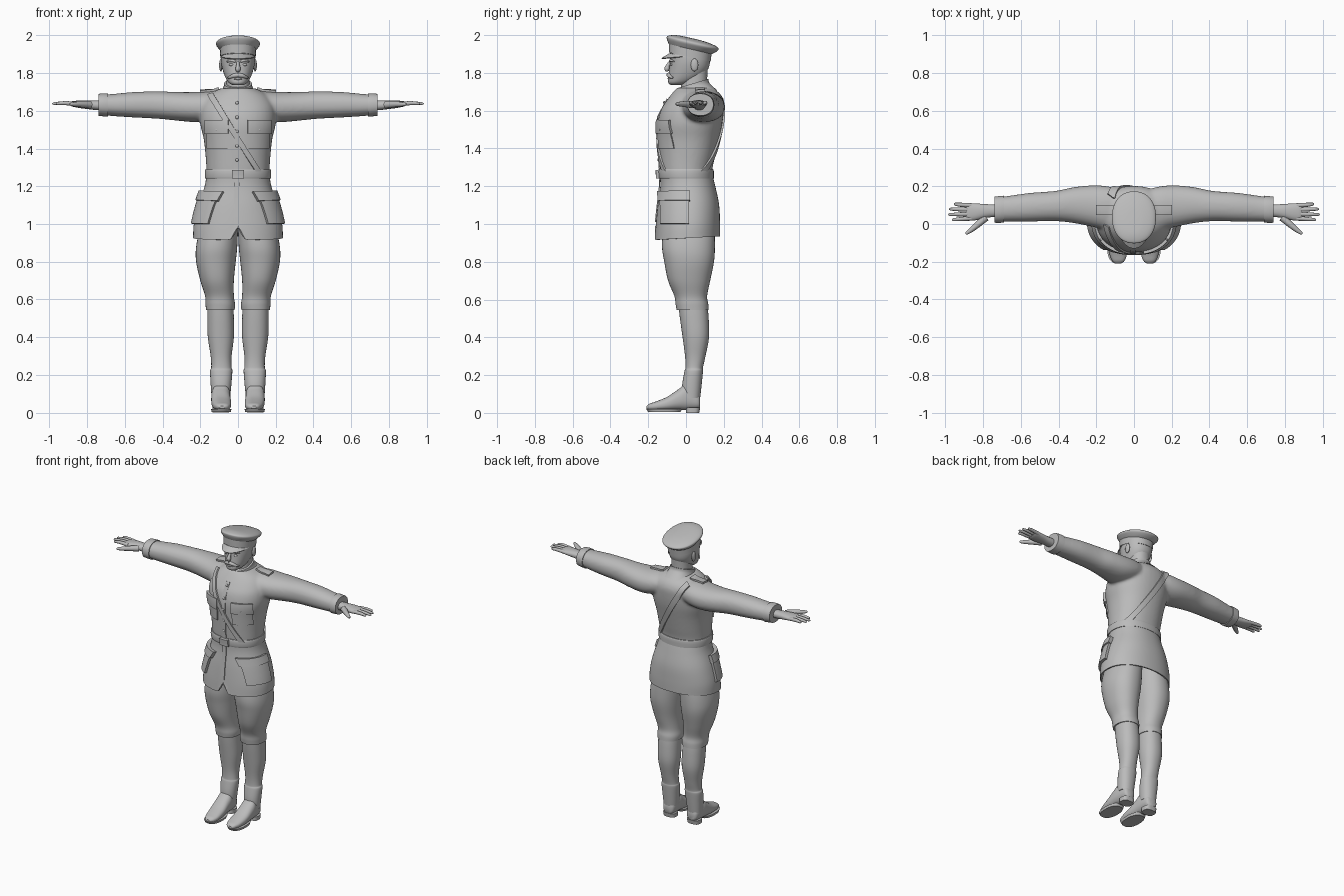
import bpy, bmesh, math
from mathutils import Vector, Matrix
from mathutils.bvhtree import BVHTree

if "Cube" in bpy.data.objects:
    bpy.data.objects.remove(bpy.data.objects["Cube"])

grey = bpy.data.materials.new("plain grey")
grey.use_nodes = True
grey.diffuse_color = (.5, .5, .5, 1)
grey.node_tree.nodes["Principled BSDF"].inputs["Base Color"].default_value = (.5, .5, .5, 1)
parts = []


def register(name, data, mirror=False):
    ob = bpy.data.objects.new(name, data)
    bpy.context.scene.collection.objects.link(ob)
    data.materials.append(grey)
    if mirror:
        ob.modifiers.new("mirror", "MIRROR").use_mirror_merge = False
    parts.append(ob)
    return ob


def from_bmesh(name, bm, mirror=False):
    bmesh.ops.recalc_face_normals(bm, faces=bm.faces)
    mesh = bpy.data.meshes.new(name)
    bm.to_mesh(mesh)
    bm.free()
    return register(name, mesh, mirror)


def smooth(rows, steps):
    """Catmull-Rom interpolation through rows of numbers."""
    out = []
    for i in range(len(rows) - 1):
        a, b, c, d = rows[max(i - 1, 0)], rows[i], rows[i + 1], rows[min(i + 2, len(rows) - 1)]
        for s in range(steps):
            t = s / steps
            out.append([q + t / 2 * (r - p + t * (2 * p - 5 * q + 4 * r - s_ + t * (3 * (q - r) + s_ - p)))
                        for p, q, r, s_ in zip(a, b, c, d)])
    return out + [list(rows[-1])]


def skin(name, rows, wrap, caps, mirror=False):
    bm = bmesh.new()
    grid = [[bm.verts.new(p) for p in row] for row in rows]
    n = len(grid[0])
    for lo, hi in zip(grid, grid[1:]):
        for k in range(n if wrap else n - 1):
            j = (k + 1) % n
            bm.faces.new((lo[k], lo[j], hi[j], hi[k]))
    if caps:
        bm.faces.new(grid[0])
        bm.faces.new(grid[-1])
    return from_bmesh(name, bm, mirror)


def loft(name, axis, rings, n=40, power=2.2, steps=5, caps=True, mirror=False, warp=None):
    """Rings are (position, min, max, min, max) across the two following axes."""
    rows = []
    for t, a0, a1, b0, b1 in smooth(rings, steps):
        row = []
        for k in range(n):
            ang = math.tau * k / n
            c, s = math.cos(ang), math.sin(ang)
            c, s = (math.copysign(abs(v) ** (2 / power), v) for v in (c, s))
            p = Vector()
            p[axis] = t
            p[(axis + 1) % 3] = (a0 + a1) / 2 + c * (a1 - a0) / 2
            p[(axis + 2) % 3] = (b0 + b1) / 2 + s * (b1 - b0) / 2
            row.append(warp(p) if warp else p)
        rows.append(row)
    return skin(name, rows, True, caps, mirror)


def body(name, rings, **kw):
    """Symmetric upright loft: (z, half width, front y, back y)."""
    return loft(name, 2, [(z, -w, w, f, b) for z, w, f, b in rings], **kw)


def tube(name, pts, mirror=False):
    """Tapered tube through (x, y, z, radius)."""
    cu = bpy.data.curves.new(name, "CURVE")
    cu.dimensions, cu.bevel_depth, cu.bevel_resolution, cu.use_fill_caps = "3D", 1, 3, True
    rows = smooth(pts, 5)
    rows[-1][3] *= .5
    sp = cu.splines.new("POLY")
    sp.points.add(len(rows) - 1)
    for p, (x, y, z, r) in zip(sp.points, rows):
        p.co, p.radius = (x, y, z, 1), r
    return register(name, cu, mirror)


def blob(name, centre, size, mirror=False):
    bm = bmesh.new()
    bmesh.ops.create_uvsphere(bm, u_segments=16, v_segments=10, radius=1,
                              matrix=Matrix.Translation(centre) @ Matrix.Diagonal((*size, 1)))
    return from_bmesh(name, bm, mirror)


def select(obs):
    bpy.ops.object.select_all(action="DESELECT")
    for ob in obs:
        ob.select_set(True)
    bpy.context.view_layer.objects.active = obs[0]


# Coat: torso and sleeves fused into one smooth skin
torso = body("coat", [(1.2, .165, -.13, .14), (1.28, .167, -.138, .138), (1.36, .172, -.143, .155),
                      (1.45, .182, -.148, .175), (1.53, .2, -.15, .192), (1.6, .2, -.135, .2),
                      (1.65, .185, -.105, .2), (1.69, .15, -.075, .18), (1.72, .09, -.05, .14)])
sleeve = loft("sleeve", 0, [(.06, -.02, .18, 1.58, 1.7), (.14, -.03, .2, 1.55, 1.705), (.22, -.015, .205, 1.54, 1.7),
                            (.32, .005, .195, 1.548, 1.7), (.42, .015, .175, 1.558, 1.703),
                            (.55, .013, .165, 1.565, 1.7), (.66, .013, .15, 1.572, 1.69),
                            (.735, .013, .14, 1.58, 1.685)], mirror=True)
select([torso, sleeve])
bpy.ops.object.convert(target="MESH")
parts.remove(sleeve)
bpy.ops.object.join()
remesh = torso.modifiers.new("fuse", "REMESH")
remesh.mode, remesh.voxel_size = "VOXEL", .009
relax = torso.modifiers.new("relax", "SMOOTH")
relax.factor, relax.iterations = .5, 8
select([torso])
bpy.ops.object.convert(target="MESH")


# Flared skirt with a notch at the front opening
def notch(p):
    if p.y < 0:
        p.z = max(p.z, .925 + 1.8 * max(0, .04 - abs(p.x)))
    p.z += .05 * p.y * max(0, 1.2 - p.z) * 4
    return p


skirt = body("coat_skirt", [(.925, .238, -.165, .18), (1, .234, -.16, .18), (1.1, .21, -.15, .175),
                            (1.2, .177, -.136, .155), (1.27, .166, -.136, .137)], n=96, caps=False, warp=notch)
verts, polys = [], []
for ob in (torso, skirt):
    base = len(verts)
    verts += [v.co.copy() for v in ob.data.vertices]
    polys += [[base + i for i in p.vertices] for p in ob.data.polygons]
surface = BVHTree.FromPolygons(verts, polys)
skirt.modifiers.new("cloth", "SOLIDIFY").thickness = .008


def on_coat(axis, sign, a, b, lift):
    """Project a point along an axis onto the coat, then lift it off the cloth."""
    origin, ray = Vector(), Vector()
    origin[axis], ray[axis] = sign * 3, -sign
    origin[0 if axis else 1], origin[1 if axis == 2 else 2] = a, b
    hit, normal, _, _ = surface.ray_cast(origin, ray)
    if hit is None:
        origin[axis] = sign * .1
        hit, normal, _, _ = surface.find_nearest(origin)
    return hit + normal * (lift if normal.dot(ray) < 0 else -lift)


def patch(name, axis, sign, corners, lift=.005, mirror=False, nu=24, nv=8):
    a, b, c, d = (Vector(p) for p in corners)
    rows = []
    for i in range(nu + 1):
        p, q = a.lerp(b, i / nu), d.lerp(c, i / nu)
        rows.append([on_coat(axis, sign, *p.lerp(q, j / nv), lift) for j in range(nv + 1)])
    ob = skin(name, rows, False, False, mirror)
    mod = ob.modifiers.new("cloth", "SOLIDIFY")
    mod.thickness, mod.offset = lift * 2, 0


def box(x0, x1, z0, z1):
    return (x0, z0), (x1, z0), (x1, z1), (x0, z1)


# Pockets, placket, straps and buttons
patch("chest_pocket", 1, -1, box(.055, .16, 1.4, 1.54), .004, True)
patch("chest_pocket_flap", 1, -1, box(.05, .166, 1.48, 1.55), .008, True)
patch("skirt_pocket", 0, 1, box(-.125, .015, 1, 1.15), .008, True)
patch("skirt_pocket_flap", 0, 1, box(-.13, .02, 1.12, 1.17), .012, True)
patch("front_placket", 1, -1, box(-.02, .008, 1.01, 1.66), .003)
patch("shoulder_strap", 2, 1, box(.1, .2, .05, .1), .006, True)
patch("front_cross_strap", 1, -1, [(-.16, 1.68), (.09, 1.28), (.12, 1.28), (-.13, 1.69)], .005, nu=40, nv=3)
patch("back_cross_strap", 1, 1, [(-.14, 1.69), (.11, 1.28), (.145, 1.28), (-.1, 1.7)], .005, nu=40, nv=3)
for i in range(5):
    blob("coat_button", on_coat(1, -1, -.005, 1.34 + .075 * i, .004), (.009, .006, .009))
blob("pocket_button", on_coat(1, -1, .108, 1.5, .012), (.007, .005, .007), True)
body("belt", [(1.24, .174, -.142, .147), (1.25, .176, -.145, .147), (1.28, .176, -.146, .147),
              (1.29, .173, -.143, .144)], n=64, steps=2)
patch("belt_buckle", 1, -1, box(-.03, .03, 1.242, 1.288), .012)
loft("cuff", 0, [(.69, .008, .15, 1.569, 1.692), (.715, .006, .148, 1.571, 1.693),
                 (.74, .007, .145, 1.574, 1.69)], mirror=True, steps=2)

# Hands
loft("palm", 0, [(.7, .04, .1, 1.6, 1.655), (.76, .036, .104, 1.605, 1.655), (.8, .03, .106, 1.61, 1.656),
                 (.84, .02, .109, 1.615, 1.655), (.875, .018, .109, 1.622, 1.652),
                 (.89, .026, .1, 1.628, 1.648)], mirror=True, n=24)
for name, y0, y1, tip in (("index", .03, .022, .965), ("middle", .053, .05, .985),
                          ("ring", .076, .079, .98), ("little", .098, .106, .955)):
    tube(name + "_finger", [(.86, y0, 1.637, .012), (.92, (y0 + y1) / 2, 1.641, .011),
                            (tip, y1, 1.638, .007)], True)
tube("thumb", [(.785, .035, 1.632, .02), (.835, -.008, 1.635, .016), (.868, -.035, 1.635, .012),
               (.893, -.053, 1.635, .007)], True)

# Breeches, boots and soles
loft("breeches_leg", 2, [(1.06, 0, .17, -.1, .14), (.98, 0, .2, -.12, .15), (.88, .004, .222, -.127, .153),
                         (.8, .012, .222, -.115, .148), (.7, .022, .2, -.095, .128), (.62, .022, .175, -.062, .112),
                         (.575, .016, .172, -.055, .118), (.545, .018, .17, -.05, .12)], mirror=True)
loft("boot_shaft", 2, [(.57, .025, .162, -.04, .113), (.5, .022, .163, -.032, .12), (.4, .022, .16, -.018, .122),
                       (.3, .034, .145, -.005, .103), (.24, .034, .142, -.003, .09), (.22, .03, .148, -.008, .09),
                       (.15, .035, .145, -.02, .083), (.08, .042, .14, -.02, .075)], mirror=True)
loft("boot_foot", 1, [(.075, .03, .08, .07, .115), (.06, .02, .11, .05, .13), (0, .015, .15, .042, .14),
                      (-.04, .015, .125, .04, .142), (-.1, .012, .085, .036, .14), (-.16, .012, .06, .038, .13),
                      (-.195, .015, .048, .05, .115), (-.21, .022, .035, .068, .1)], mirror=True, power=2.4)
loft("boot_heel", 2, [(0, .048, .134, 0, .07), (.028, .046, .136, 0, .075)], mirror=True, power=3, steps=1)
loft("boot_sole", 2, [(.004, .038, .14, -.2, -.03), (.02, .034, .143, -.21, -.02)], mirror=True, power=2.4, steps=1)

# Neck and standing collar
body("neck", [(1.66, .065, -.03, .12), (1.74, .062, -.025, .112), (1.83, .062, -.02, .115)])


def lean(p):
    p.z += .3 * (p.y - .04)
    return p


body("collar", [(1.67, .115, -.085, .165), (1.7, .088, -.06, .14), (1.725, .077, -.047, .122),
                (1.745, .074, -.043, .118)], warp=lean)

# Head and face
body("head", [(1.737, .03, -.083, -.02), (1.75, .05, -.094, .03), (1.78, .068, -.092, .085), (1.82, .082, -.088, .117),
              (1.86, .09, -.085, .127), (1.9, .09, -.085, .127), (1.93, .08, -.07, .11)])
tube("nose", [(0, -.082, 1.86, .007), (0, -.096, 1.84, .01), (0, -.101, 1.822, .014), (0, -.098, 1.808, .009)])
tube("moustache", [(0, -.092, 1.79, .012), (.025, -.09, 1.786, .011), (.045, -.078, 1.777, .007),
                   (.056, -.066, 1.775, .003)], True)
tube("brow", [(.012, -.083, 1.862, .007), (.035, -.08, 1.866, .007), (.06, -.062, 1.86, .004)], True)
blob("eye", (.035, -.077, 1.845), (.013, .007, .007), True)
blob("lower_lip", (0, -.09, 1.77), (.022, .008, .006))
blob("ear", (.091, .045, 1.842), (.009, .02, .034), True)


# Peaked cap
def tip_back(p):
    p.z -= .22 * (p.y - .035)
    return p


body("cap_crown", [(1.92, .092, -.088, .133), (1.935, .105, -.096, .155), (1.952, .116, -.102, .172),
                   (1.964, .112, -.1, .169), (1.974, .09, -.08, .14), (1.981, .05, -.05, .09),
                   (1.983, .01, -.01, .03)], warp=tip_back, n=48)
body("cap_band", [(1.88, .094, -.09, .13), (1.926, .095, -.091, .136)], warp=tip_back, n=48, steps=1)
rows = []
for i in range(25):
    ang = math.radians(195 + 150 * i / 24)
    c, s, reach = math.cos(ang), math.sin(ang), math.sin(math.pi * i / 24)
    rows.append([Vector((c * (.093 + .012 * v * reach), .02 + s * (.108 + .042 * v * reach),
                         1.888 + .016 * reach - .026 * v * reach)) for v in (0, .33, .67, 1)])
visor = skin("cap_visor", rows, False, False)
visor.modifiers.new("leather", "SOLIDIFY").thickness = .006

# Apply modifiers and shade
select(parts)
bpy.ops.object.convert(target="MESH")
select(parts)
bpy.ops.object.shade_smooth_by_angle(angle=math.radians(40))
